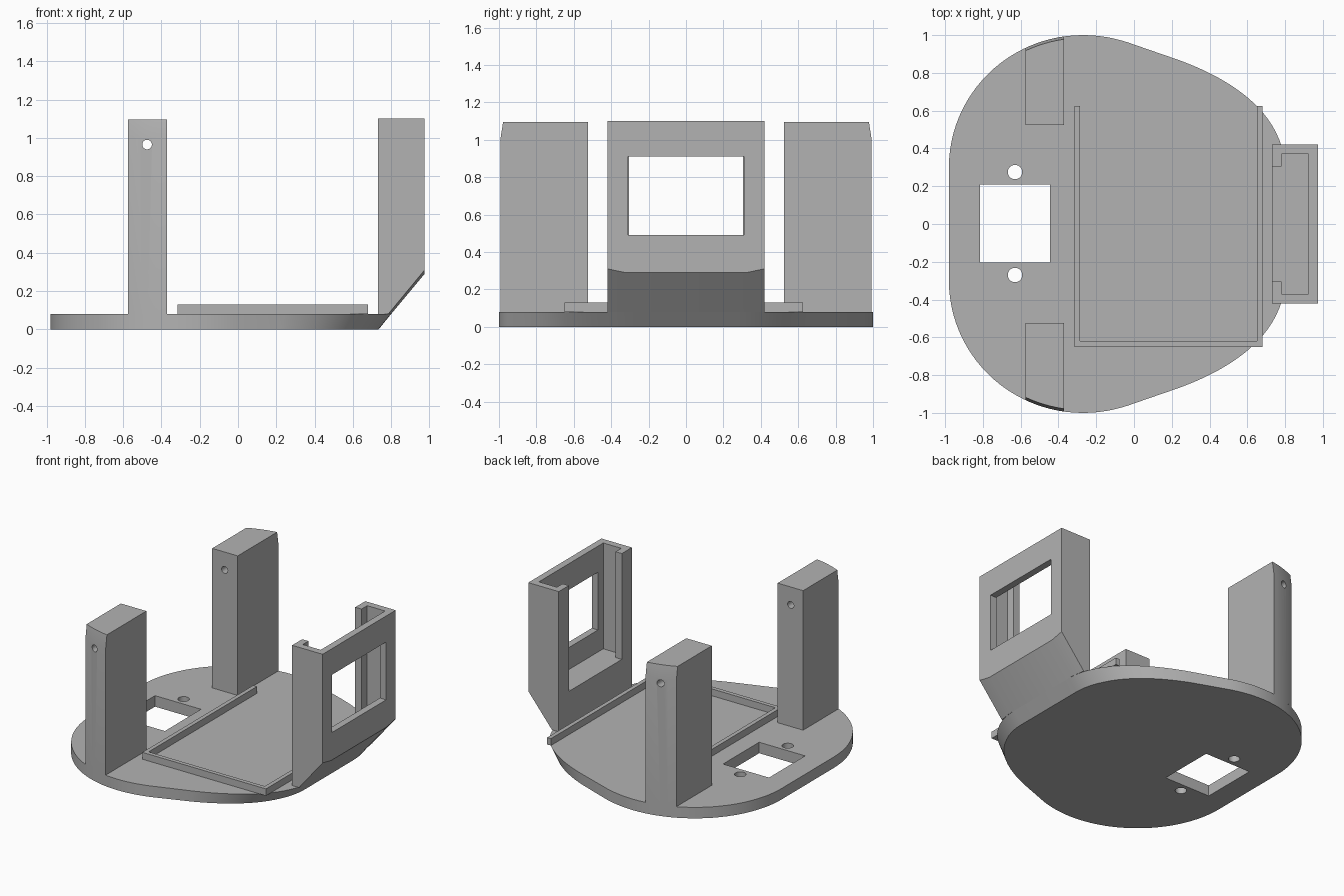
import bpy, bmesh, math
from mathutils import Vector
from mathutils.geometry import interpolate_bezier

cube = bpy.data.objects.get("Cube")
if cube:
    bpy.data.objects.remove(cube, do_unlink=True)

grey = bpy.data.materials.new("plain grey")
grey.use_nodes = True
GREY = (0.45, 0.45, 0.45, 1)
grey.diffuse_color = GREY
grey.node_tree.nodes["Principled BSDF"].inputs["Base Color"].default_value = GREY


def finish(name, bm):
    bmesh.ops.recalc_face_normals(bm, faces=bm.faces)
    mesh = bpy.data.meshes.new(name)
    bm.to_mesh(mesh)
    bm.free()
    ob = bpy.data.objects.new(name, mesh)
    bpy.context.collection.objects.link(ob)
    mesh.materials.append(grey)
    return ob


def loft(name, rings):
    """Closed solid through rings that have equal point counts."""
    bm = bmesh.new()
    loops = [[bm.verts.new(p) for p in ring] for ring in rings]
    n = len(loops[0])
    for a, b in zip(loops, loops[1:]):
        for i in range(n):
            j = (i + 1) % n
            bm.faces.new((a[i], a[j], b[j], b[i]))
    bm.faces.new(loops[0])
    bm.faces.new(loops[-1])
    return finish(name, bm)


def box(name, x, y, z):
    ring = [(x[0], y[0]), (x[1], y[0]), (x[1], y[1]), (x[0], y[1])]
    return loft(name, [[(px, py, h) for px, py in ring] for h in z])


def rod(name, centre, radius, length, along_y=False):
    bm = bmesh.new()
    bmesh.ops.create_cone(bm, cap_ends=True, segments=32, radius1=radius,
                          radius2=radius, depth=length)
    ob = finish(name, bm)
    ob.location = centre
    if along_y:
        ob.rotation_euler.x = math.pi / 2
    return ob


def cut(ob, cutters):
    for c in cutters:
        c.hide_render = True
        c.hide_set(True)
        mod = ob.modifiers.new("cut", "BOOLEAN")
        mod.operation, mod.solver, mod.object = "DIFFERENCE", "EXACT", c
    # bake the cuts and drop the helpers
    bpy.context.view_layer.update()
    graph = bpy.context.evaluated_depsgraph_get()
    mesh = bpy.data.meshes.new_from_object(ob.evaluated_get(graph))
    ob.modifiers.clear()
    ob.data = mesh
    for c in cutters:
        bpy.data.objects.remove(c, do_unlink=True)


def smooth(ob):
    bpy.ops.object.select_all(action="DESELECT")
    ob.select_set(True)
    bpy.context.view_layer.objects.active = ob
    bpy.ops.object.shade_smooth_by_angle(angle=math.radians(20))


def rim_y(x):
    """Half width of the rounded rear part of the plate."""
    return 0.3 + 0.7 * math.sqrt(1 - ((x + 0.27) / 0.71) ** 2)


def bezier(pts, n):
    return [tuple(p[:2]) for p in interpolate_bezier(*[Vector((*p, 0)) for p in pts], n)]


# Base plate: round rear, tapering nose whose edge leans inward underneath
T, H = 0.08, 1.1
half = [(-0.27 - 0.71 * math.cos(a), 0.3 + 0.7 * math.sin(a))
        for a in [math.pi / 2 * i / 24 for i in range(24)]]
half += bezier([(-0.27, 1), (-0.17, 1), (-0.08, 0.98), (0, 0.95)], 8)
half += bezier([(0.24, 0.867), (0.56, 0.75), (0.8, 0.56), (0.8, 0.28)], 20)
outline = half + [(x, -y) for x, y in reversed(half)]


def lean(x):
    return x - 0.065 * min(1, max(0, (x - 0.1) / 0.65))


plate = loft("base_plate", [[(lean(x), y, 0) for x, y in outline],
                            [(x, y, T) for x, y in outline]])
cut(plate, [box("slot_cutter", (-0.815, -0.445), (-0.205, 0.21), (-0.1, 0.2)),
            rod("left_hole_cutter", (-0.63, 0.275, 0), 0.038, 0.4),
            rod("right_hole_cutter", (-0.63, -0.27, 0), 0.038, 0.4)])
smooth(plate)

# Two tall posts whose outer faces follow the plate rim
xs = [-0.575 + 0.205 * i / 8 for i in range(9)]
for name, s in (("left_post", 1), ("right_post", -1)):
    rings = []
    for z, inset in ((T, 0), (1.0, 0), (1.095, 0.015)):
        rings.append([(x, s * (rim_y(x) - inset), z) for x in xs]
                     + [(xs[-1], s * 0.525, z), (xs[0], s * 0.525, z)])
    post = loft(name, rings)
    cut(post, [rod("pin_cutter", (-0.475, s * 0.75, 0.965), 0.025, 1, True)])
    smooth(post)

# Low tray walls, open at the back
box("tray_front_wall", (-0.315, 0.68), (-0.65, -0.62), (T, 0.13))
for name, x in (("tray_right_wall", -0.315), ("tray_left_wall", 0.65)):
    box(name, (x, x + 0.03), (-0.62, 0.625), (T, 0.13))

# Window bracket: sloped underside, slotted cavity and window
rings = []
for y, foot, knee in ((-0.42, 0.785, 0.31), (-0.32, 0.8, 0.29),
                      (0.32, 0.8, 0.29), (0.42, 0.785, 0.31)):
    rings.append([(0.73, y, T), (foot, y, T), (0.975, y, knee),
                  (0.975, y, H), (0.73, y, H)])
bracket = loft("window_bracket", rings)
cut(bracket, [box("cavity_cutter", (0.78, 0.925), (-0.37, 0.37), (0.33, 1.3)),
              box("mouth_cutter", (0.6, 0.85), (-0.305, 0.305), (0.33, 1.3)),
              box("window_cutter", (0.85, 1.1), (-0.31, 0.31), (0.49, 0.91))])
smooth(bracket)
